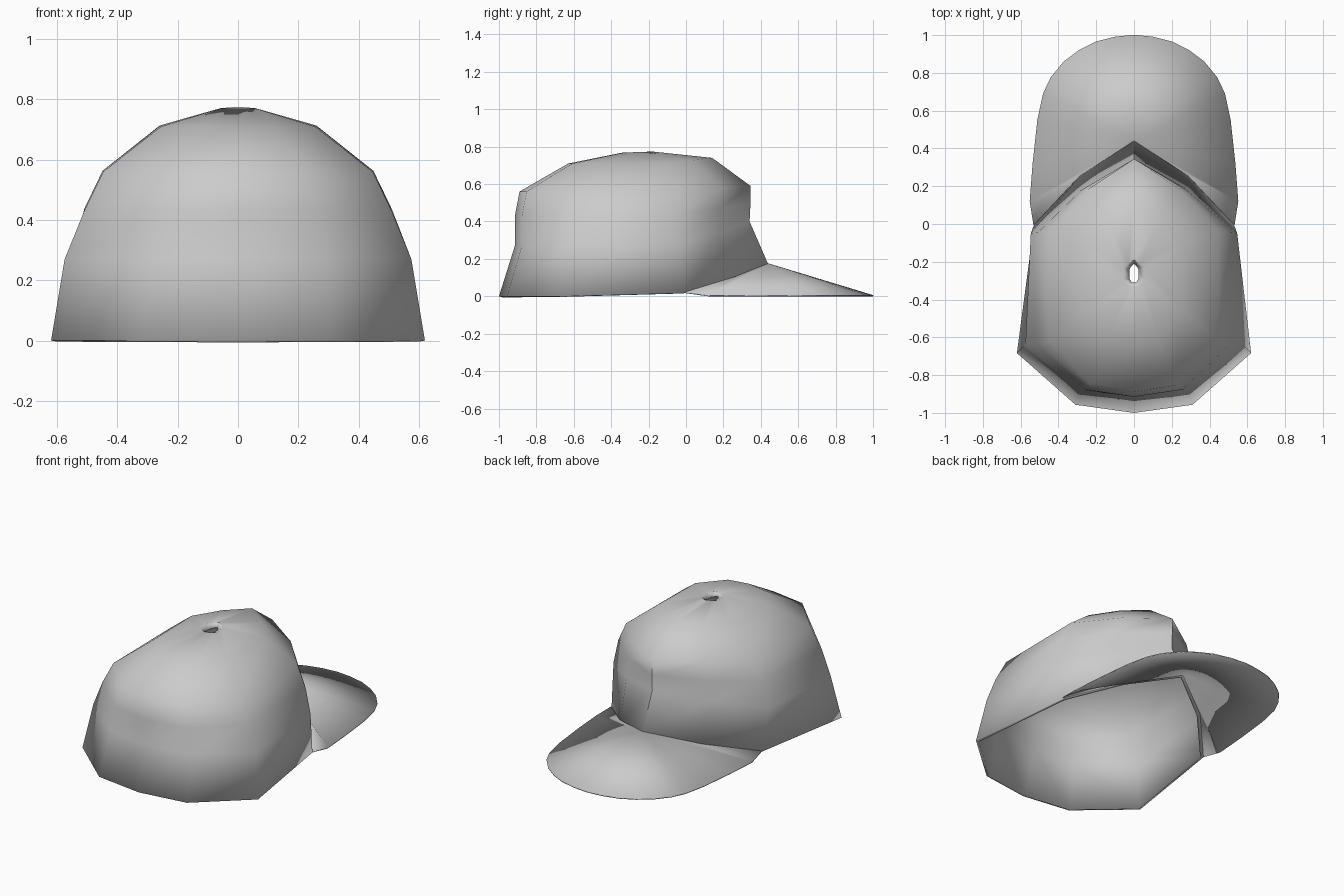
import bpy
import bmesh
import math

if "Cube" in bpy.data.objects:
    bpy.data.objects.remove(bpy.data.objects["Cube"])

fabric = bpy.data.materials.new("grey_fabric")
fabric.diffuse_color = (0.6, 0.6, 0.6, 1)
fabric.use_nodes = True
fabric.node_tree.nodes["Principled BSDF"].inputs["Base Color"].default_value = fabric.diffuse_color


def make_object(name, bm, thickness, offset):
    """Turn a bmesh into a thin, smooth-shaded cloth part."""
    mesh = bpy.data.meshes.new(name)
    bm.to_mesh(mesh)
    bm.free()
    ob = bpy.data.objects.new(name, mesh)
    bpy.context.collection.objects.link(ob)
    mesh.materials.append(fabric)
    bpy.ops.object.select_all(action='DESELECT')
    ob.select_set(True)
    bpy.context.view_layer.objects.active = ob
    bpy.ops.object.shade_smooth_by_angle(angle=math.radians(50))
    solid = ob.modifiers.new("thickness", 'SOLIDIFY')
    solid.thickness = thickness
    solid.offset = offset
    return ob


# Half ring stations from the back centre (0) to the peak centre (5)
ALONG = (0, 0.03, 0.22, 0.69, 0.87, 1)
LIFT = (0, 0, 0, 0.1, 0.58, 1)


def half_ring(yb, zb, yf, zf, w, side):
    """Half a ten-sided ring: back point, front point, half width, front side ratio."""
    across = (0, 0.5, 1, side, side * 0.54, 0)
    return [(w * a, yb + (yf - yb) * t, zb + (zf - zb) * s)
            for a, t, s in zip(across, ALONG, LIFT)]


# Crown levels, from the rim up to the small opening on top
levels = [
    (-1.00, 0.00, 0.44, 0.17, 0.62, 0.855),
    (-0.915, 0.27, 0.34, 0.40, 0.575, 0.95),
    (-0.915, 0.43, 0.345, 0.50, 0.51, 1.0),
    (-0.89, 0.56, 0.345, 0.59, 0.447, 1.005),
    (-0.63, 0.71, 0.14, 0.74, 0.255, 1.02),
    (-0.33, 0.77, -0.19, 0.775, 0.058, 1.0),
    (-0.31, 0.755, -0.21, 0.755, 0.025, 1.0),
]
bm = bmesh.new()
rings = []
for level in levels:
    half = half_ring(*level)
    full = half + [(-x, y, z) for x, y, z in half[4:0:-1]]
    rings.append([bm.verts.new(p) for p in full])
for a, b in zip(rings, rings[1:]):
    for j in range(10):
        k = (j + 1) % 10
        bm.faces.new((a[j], a[k], b[k], b[j]))
make_object("crown", bm, 0.02, -1)

# Brim: a fan from the raised centre of the crown's front edge
rim = half_ring(*levels[0])
edge = [(0.55, 0.12), (0.535, 0.32), (0.51, 0.55), (0.48, 0.69), (0.44, 0.775),
        (0.37, 0.86), (0.29, 0.92), (0.2, 0.965), (0.1, 0.99)]
bm = bmesh.new()
tip = bm.verts.new(rim[5])
outer = [bm.verts.new((x, y, 0)) for x, y in edge + [(0, 1)]]
outer += [bm.verts.new((-x, y, 0)) for x, y in reversed(edge)]
for p, q in zip(outer, outer[1:]):
    bm.faces.new((tip, p, q))
for side, first in ((1, outer[0]), (-1, outer[-1])):
    mid, corner = [bm.verts.new((side * rim[i][0], rim[i][1], rim[i][2])) for i in (4, 3)]
    for tri in ((tip, mid, first), (mid, corner, first)):
        bm.faces.new(tri if side > 0 else tri[::-1])
make_object("brim", bm, 0.006, 1)
